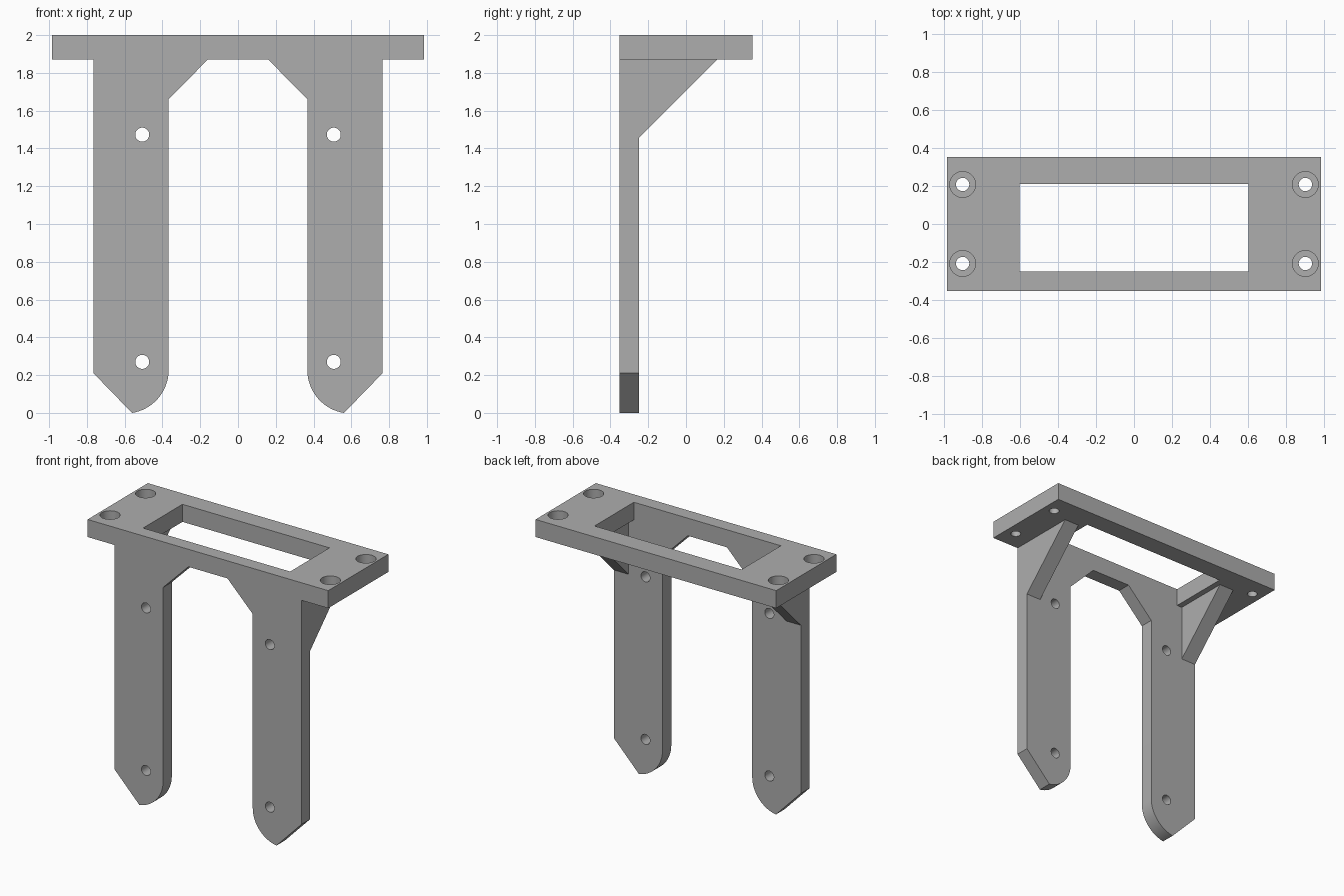
import bpy, bmesh
from math import cos, sin, radians
from mathutils import Vector

old = bpy.data.objects.get("Cube")
if old:
    bpy.data.objects.remove(old, do_unlink=True)

grey = bpy.data.materials.new("plain grey")
grey.use_nodes = True
grey.diffuse_color = (0.42, 0.42, 0.42, 1)
grey.node_tree.nodes["Principled BSDF"].inputs["Base Color"].default_value = grey.diffuse_color

HALF_X, HALF_Y = 0.985, 0.352
LEG_BACK = -0.25
PLATE_Z, TOP_Z = 1.87, 2.0
LEG_IN, LEG_OUT = 0.367, 0.765


def prism(name, points, offset):
    """Extrude a flat outline of 3D points along an offset vector."""
    bm = bmesh.new()
    face = bm.faces.new([bm.verts.new(p) for p in points])
    grown = bmesh.ops.extrude_face_region(bm, geom=[face])["geom"]
    moved = [v for v in grown if isinstance(v, bmesh.types.BMVert)]
    bmesh.ops.translate(bm, verts=moved, vec=Vector(offset))
    bmesh.ops.recalc_face_normals(bm, faces=bm.faces[:])
    mesh = bpy.data.meshes.new(name)
    bm.to_mesh(mesh)
    bm.free()
    mesh.materials.append(grey)
    obj = bpy.data.objects.new(name, mesh)
    bpy.context.collection.objects.link(obj)
    return obj


def box(name, x0, x1, y0, y1, z0, z1):
    return prism(name, [(x0, y0, z0), (x1, y0, z0), (x1, y1, z0), (x0, y1, z0)], (0, 0, z1 - z0))


def rod(name, centre, radius, offset):
    """Cylinder starting at centre and running along y or z."""
    ring = []
    for i in range(48):
        a = radians(360 * i / 48)
        u, v = radius * cos(a), radius * sin(a)
        ring.append(Vector(centre) + Vector((u, v, 0) if offset[2] else (u, 0, v)))
    return prism(name, ring, offset)


def combine(target, other, operation):
    other.hide_render = True
    mod = target.modifiers.new(operation.lower(), 'BOOLEAN')
    mod.operation = operation
    mod.solver = 'EXACT'
    mod.object = other
    bpy.ops.object.select_all(action='DESELECT')
    bpy.context.view_layer.objects.active = target
    target.select_set(True)
    bpy.ops.object.modifier_apply(modifier=mod.name)
    bpy.data.objects.remove(other, do_unlink=True)


# Top mounting plate
bracket = box("mounting_bracket", -HALF_X, HALF_X, -HALF_Y, HALF_Y, PLATE_Z, TOP_Z)

for side in (-1, 1):
    # Leg with a chamfered inner shoulder and a half-rounded pointed foot
    outline = [(0.16, PLATE_Z), (LEG_IN, 1.662)]
    for i in range(17):
        a = radians(180 + 81 * i / 16)
        outline.append((0.597 + 0.23 * cos(a), 0.227 + 0.23 * sin(a)))
    outline += [(LEG_OUT, 0.21), (LEG_OUT, 1.94), (0.16, 1.94)]
    leg = prism("leg", [(side * x, -HALF_Y, z) for x, z in outline], (0, LEG_BACK + HALF_Y, 0))
    combine(bracket, leg, 'UNION')

    # Diagonal gusset behind the leg
    triangle = [(-0.3, 1.455), (LEG_BACK, 1.455), (0.165, PLATE_Z), (0.165, 1.94), (-0.3, 1.94)]
    gusset = prism("gusset", [(side * LEG_OUT, y, z) for y, z in triangle], (-side * 0.12, 0, 0))
    combine(bracket, gusset, 'UNION')

# Rectangular window through the plate
combine(bracket, box("window_cutter", -0.602, 0.602, LEG_BACK, 0.21, 1.8, 2.1), 'DIFFERENCE')

for side in (-1, 1):
    # Counterbored holes in the plate ends
    for y in (-0.208, 0.208):
        combine(bracket, rod("bore_cutter", (side * 0.902, y, 1.92), 0.068, (0, 0, 0.2)), 'DIFFERENCE')
        combine(bracket, rod("hole_cutter", (side * 0.902, y, 1.8), 0.035, (0, 0, 0.3)), 'DIFFERENCE')
    # Screw holes through the legs
    for z in (0.27, 1.473):
        combine(bracket, rod("screw_cutter", (side * 0.507, -0.5, z), 0.037, (0, 0.4, 0)), 'DIFFERENCE')

bpy.ops.object.shade_smooth_by_angle(angle=radians(20))
